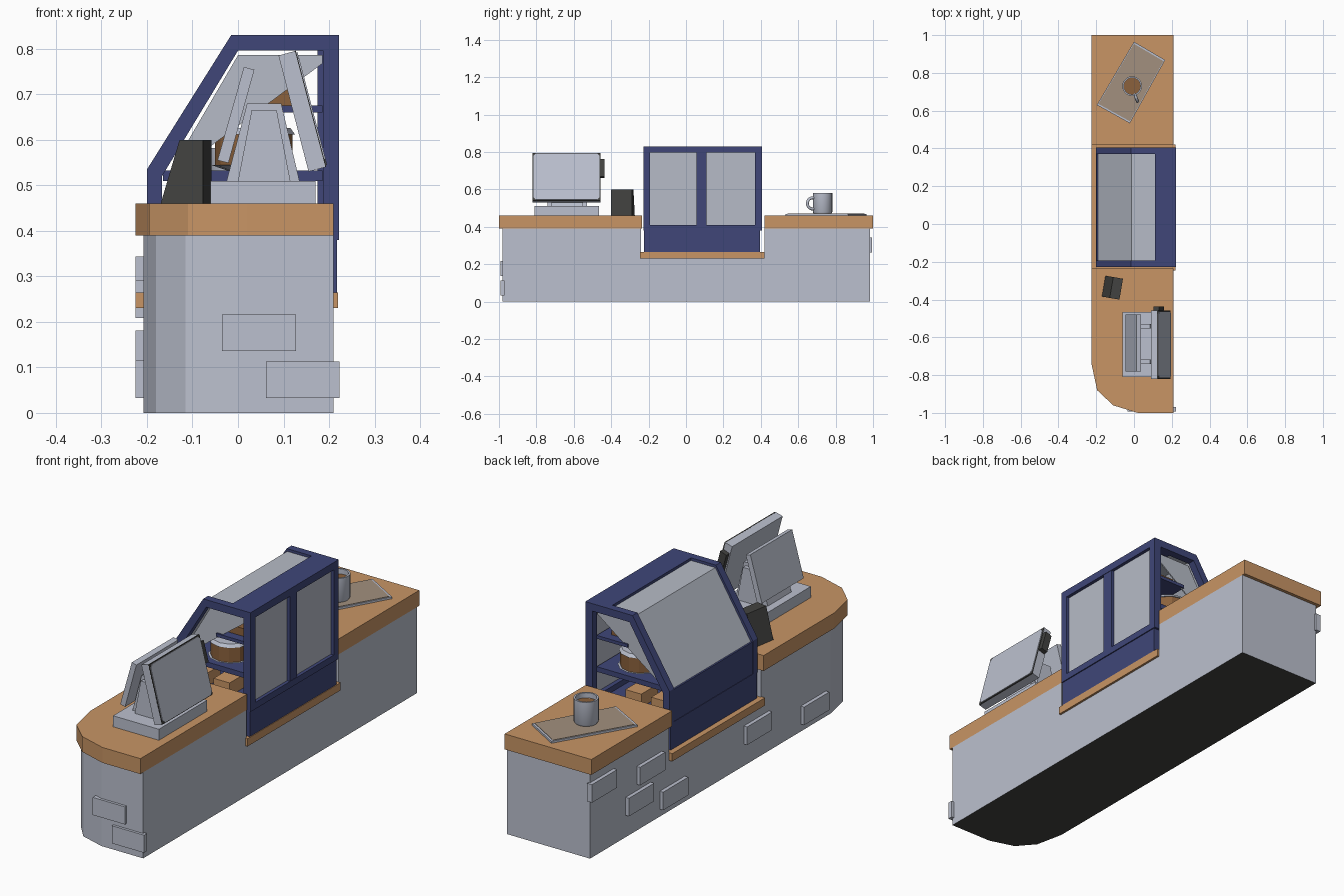
import bpy, bmesh, math
from mathutils import Vector

if "Cube" in bpy.data.objects:
    bpy.data.objects.remove(bpy.data.objects["Cube"])


def material(name, rgb):
    m = bpy.data.materials.new(name)
    m.diffuse_color = (*rgb, 1)
    m.use_nodes = True
    m.node_tree.nodes["Principled BSDF"].inputs["Base Color"].default_value = m.diffuse_color
    return m


GREY = material("light grey", (.50, .53, .62))
GLASS = material("glass grey", (.47, .50, .57))
WOOD = material("wood", (.58, .30, .13))
NAVY = material("navy", (.050, .062, .19))
DARK = material("dark grey", (.055, .055, .052))
TRAY = material("warm grey", (.36, .28, .21))
CAKE = material("brown", (.26, .12, .045))


def finish(name, bm, mat):
    bmesh.ops.remove_doubles(bm, verts=bm.verts, dist=1e-5)
    bmesh.ops.recalc_face_normals(bm, faces=bm.faces)
    me = bpy.data.meshes.new(name)
    bm.to_mesh(me)
    bm.free()
    me.materials.append(mat)
    ob = bpy.data.objects.new(name, me)
    bpy.context.collection.objects.link(ob)
    return ob


def prism(name, pts, axis, a, b, mat):
    """Extrude a 2D outline along an axis; pts are the two other coordinates in order."""
    def place(p, d):
        c = list(p)
        c.insert("xyz".index(axis), d)
        return c
    bm = bmesh.new()
    f = bm.faces.new([bm.verts.new(place(p, a)) for p in pts])
    new = bmesh.ops.extrude_face_region(bm, geom=[f])["geom"]
    off = Vector(place((0, 0), b - a))
    bmesh.ops.translate(bm, vec=off, verts=[v for v in new if isinstance(v, bmesh.types.BMVert)])
    return finish(name, bm, mat)


def box(name, x0, x1, y0, y1, z0, z1, mat):
    return prism(name, [(x0, y0), (x1, y0), (x1, y1), (x0, y1)], "z", z0, z1, mat)


def ring(name, outer, inner, y0, y1, mat):
    """Flat frame in the xz plane, thick along y."""
    bm = bmesh.new()
    n = len(outer)
    loops = [[bm.verts.new((x, y, z)) for x, z in p]
             for p, y in ((outer, y0), (inner, y0), (inner, y1), (outer, y1))]
    for k in range(4):
        p, q = loops[k], loops[(k + 1) % 4]
        for i in range(n):
            j = (i + 1) % n
            bm.faces.new((p[i], p[j], q[j], q[i]))
    return finish(name, bm, mat)


def lathe(name, profile, centre, mat, steps=16, smooth=False):
    bm = bmesh.new()
    vs = [bm.verts.new((r, 0, z)) for r, z in profile]
    es = [bm.edges.new(e) for e in zip(vs, vs[1:])]
    bmesh.ops.spin(bm, geom=vs + es, cent=(0, 0, 0), axis=(0, 0, 1),
                   angle=2 * math.pi, steps=steps)
    ob = finish(name, bm, mat)
    ob.location = centre
    if smooth:
        for p in ob.data.polygons:
            p.use_smooth = True
        ob.data.set_sharp_from_angle(angle=math.radians(40))
    return ob


# Counter body: rounded front block, low middle, back block, dark underside
bodies = [
    prism("counter_body_front", [(.21, -.98), (0, -.98), (-.115, -.945), (-.18, -.87),
                                 (-.208, -.74), (-.208, -.24), (.21, -.24)], "z", 0, .39, GREY),
    box("counter_body_middle", -.208, .21, -.24, .42, 0, .23, GREY),
    box("counter_body_back", -.208, .21, .42, .985, 0, .39, GREY)]
for ob in bodies:
    ob.data.materials.append(DARK)
    for p in ob.data.polygons:
        p.material_index = int(p.normal.z < -.5)

# Wooden worktops
prism("worktop_front", [(.21, -1), (.02, -1), (-.11, -.96), (-.195, -.88), (-.225, -.74),
                        (-.225, -.235), (.21, -.235)], "z", .39, .46, WOOD)
box("worktop_back", -.225, .21, .42, 1, .39, .46, WOOD)
box("worktop_middle", -.225, .22, -.245, .42, .23, .265, WOOD)

# Raised bricks on the customer side and on the front
for i, (y, z) in enumerate([(.905, .303), (.64, .14), (.56, .25), (.395, .074),
                            (-.207, .14), (-.616, .074)]):
    box(f"side_brick_{i}", -.225, -.2, y - .09, y + .09, z - .041, z + .041, GREY)
for i, (x, z) in enumerate([(.046, .176), (.142, .073)]):
    box(f"front_brick_{i}", x - .081, x + .081, -.992, -.97, z - .04, z + .04, GREY)

# Display case: base, end frames, rails
box("case_base", -.2, .217, -.225, .395, .265, .385, NAVY)
OUTER = [(-.2, .38), (-.2, .535), (-.015, .83), (.222, .83), (.222, .38)]
INNER = [(-.167, .40), (-.167, .52), (0, .796), (.187, .796), (.187, .40)]
for side, y in (("front", -.228), ("back", .37)):
    ring(f"case_end_frame_{side}", OUTER, INNER, y, y + .035, NAVY)
box("case_customer_panel", -.198, -.18, -.2, .375, .38, .53, NAVY)
box("case_roof_rail", .11, .222, -.2, .375, .796, .83, NAVY)
box("case_door_sill", .175, .222, -.2, .375, .38, .41, NAVY)
box("case_door_mullion", .175, .22, .057, .11, .41, .80, NAVY)

# Case glass: doors, bent pane, end panes
for i, (a, b) in enumerate([(-.2, .057), (.11, .372)]):
    box(f"door_glass_{i}", .195, .207, a, b, .405, .80, GLASS)
prism("bent_glass", [(-.19, .53), (-.012, .818), (.115, .818), (.115, .81), (-.007, .81),
                     (-.182, .526)], "y", -.195, .372, GLASS)
for side, y in (("front", -.192), ("back", .362)):
    prism(f"end_glass_{side}", [(-.16, .512), (0, .786), (.186, .786), (.186, .768)],
          "y", y, y + .006, GLASS)

# Shelves and baked goods
box("shelf_lower", -.165, .186, -.2, .375, .51, .533, NAVY)
box("shelf_upper", .03, .186, -.2, .375, .66, .675, NAVY)
for i, y in enumerate((-.10, .088, .275)):
    lathe(f"cake_plate_{i}", [(0, .0), (.06, 0), (.095, .012), (0, .012)], (.035, y, .533), GREY, 12)
    lathe(f"cake_{i}", [(0, 0), (.085, 0), (.085, .07), (0, .07)], (.035, y, .545), CAKE, 12)
    lathe(f"cake_icing_{i}", [(0, 0), (.09, 0), (.08, .014), (0, .014)], (.035, y, .612), GREY, 12)
    box(f"upper_loaf_{i}", .06, .14, y - .06, y + .06, .675, .71, CAKE)
    for j, x in enumerate((-.10, .03)):
        box(f"lower_loaf_{i}_{j}", x - .04, x + .04, y - .06, y + .06, .385, .445, WOOD)

# Till: base, A-shaped stand, two leaning screens
box("till_base", -.06, .17, -.81, -.465, .46, .51, GREY)
prism("till_stand", [(-.025, .51), (.02, .68), (.095, .68), (.135, .51)], "y", -.72, -.55, GREY)
prism("till_stand_core", [(0, .51), (.03, .665), (.085, .665), (.115, .51)], "y", -.74, -.53, GREY)
prism("till_screen_staff", [(.089, .785), (.125, .795), (.192, .54), (.155, .53)],
      "y", -.82, -.458, GREY)
prism("till_screen_customer", [(.013, .76), (.036, .754), (-.021, .549), (-.045, .555)],
      "y", -.78, -.48, GREY)


def panel(name, w, h, cut, x0, x1, mat):
    """Plate with cut corners lying on the leaning staff screen."""
    pts = [(w, h - cut), (w - cut, h), (cut - w, h), (-w, h - cut),
           (-w, cut - h), (cut - w, -h), (w - cut, -h), (w, cut - h)]
    ob = prism(name, pts, "x", x0, x1, mat)
    ob.location = (.1585, -.639, .6675)
    ob.rotation_euler.y = -math.radians(14.7)


panel("screen_bezel", .181, .132, .002, -.003, .002, DARK)
panel("screen_face", .177, .128, .014, 0, .005, GREY)
prism("card_reader", [(.103, .75), (.133, .762), (.158, .67), (.128, .66)],
      "y", -.46, -.436, DARK)

# Dark wedge-shaped terminal, turned slightly
wedge = prism("card_terminal", [(-.047, 0), (.047, 0), (.047, .14), (-.005, .14)],
              "y", -.056, .056, DARK)
wedge.location = (-.114, -.337, .46)
wedge.rotation_euler.z = -.17

# Tray with a pale rim and a mug of coffee
C = Vector((-.014, .748))
corners = [Vector(p) for p in ((0, .965), (.165, .868), (-.022, .533), (-.197, .63))]
prism("tray_rim", corners, "z", .46, .469, GREY)
prism("tray_inlay", [C + (p - C) * .95 for p in corners], "z", .465, .471, TRAY)
MUG = (-.01, .73, .469)
lathe("mug", [(0, 0), (.046, 0), (.052, .01), (.052, .113), (.044, .113), (.044, .01), (0, .01)],
      MUG, GREY, 20, True)
lathe("coffee", [(0, .085), (.0445, .085), (.0445, .09), (0, .09)], MUG, CAKE, 20)
bpy.ops.mesh.primitive_torus_add(major_segments=20, minor_segments=8, major_radius=.03,
                                 minor_radius=.008, location=(.008, .677, .525),
                                 rotation=(0, math.pi / 2, math.radians(20)))
handle = bpy.context.object
handle.name = "mug_handle"
handle.data.materials.append(GREY)
bpy.ops.object.shade_smooth()
